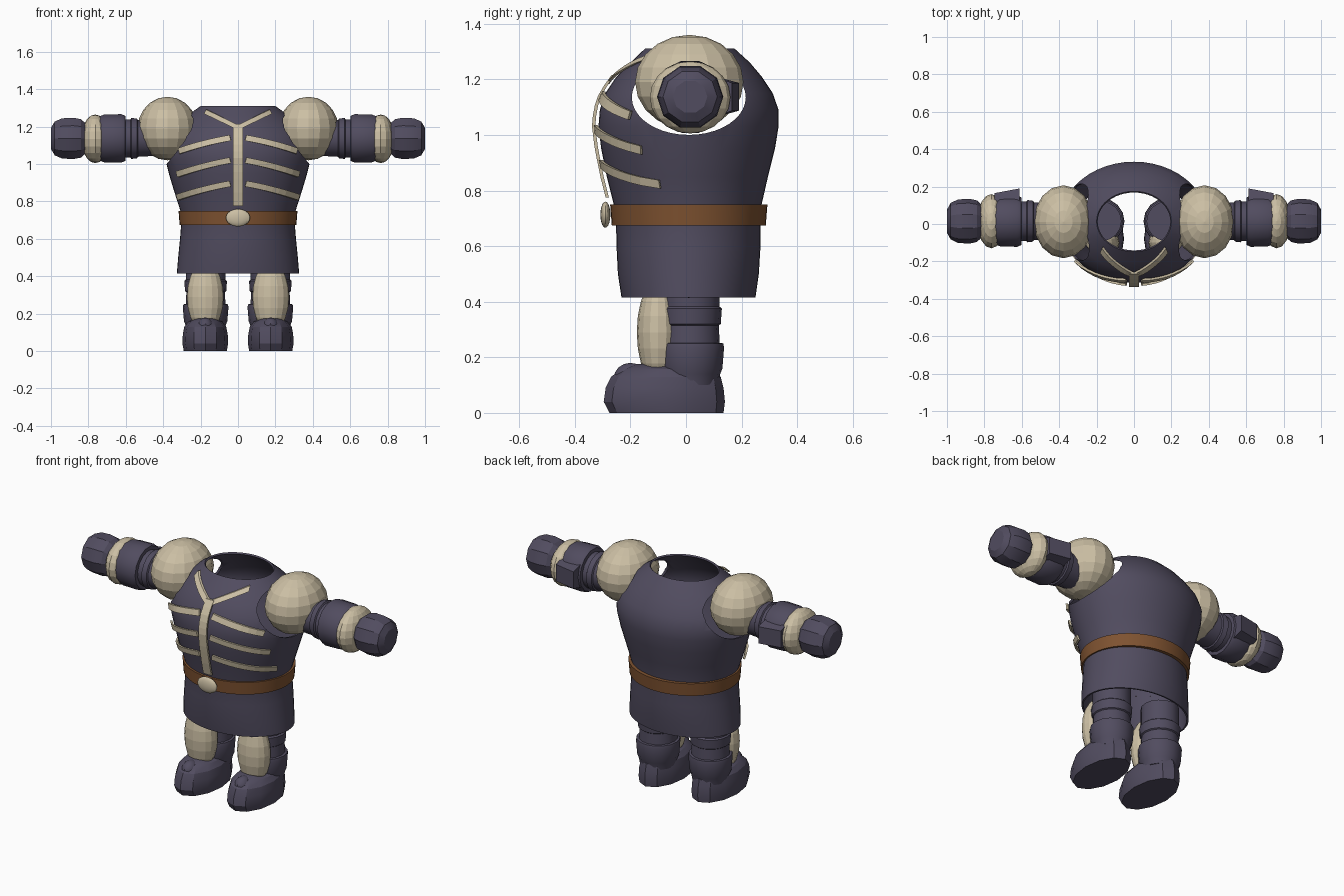
import bpy, bmesh, math
from mathutils import Vector

if "Cube" in bpy.data.objects:
    bpy.data.objects.remove(bpy.data.objects["Cube"])


def material(name, rgb):
    m = bpy.data.materials.new(name)
    m.use_nodes = True
    m.diffuse_color = (*rgb, 1)
    m.node_tree.nodes["Principled BSDF"].inputs["Base Color"].default_value = (*rgb, 1)
    return m


CLOTH = material("dark cloth", (0.082, 0.072, 0.115))
BONE = material("bone", (0.60, 0.52, 0.37))
LEATHER = material("brown leather", (0.21, 0.085, 0.03))


def finish(name, bm, mat, smooth=None):
    bmesh.ops.recalc_face_normals(bm, faces=bm.faces)
    mesh = bpy.data.meshes.new(name)
    bm.to_mesh(mesh)
    bm.free()
    mesh.materials.append(mat)
    ob = bpy.data.objects.new(name, mesh)
    bpy.context.collection.objects.link(ob)
    bpy.ops.object.select_all(action='DESELECT')
    ob.select_set(True)
    bpy.context.view_layer.objects.active = ob
    if smooth:
        bpy.ops.object.shade_smooth_by_angle(angle=math.radians(smooth))
    return ob


def loft(name, mat, rings, n=16, axis='z', caps=True, smooth=None, turn=0.0):
    """Ellipses (height, centre a, centre b, radius a, radius b) joined along an axis."""
    bm = bmesh.new()
    loops = []
    for h, ca, cb, ra, rb in rings:
        loop = []
        for i in range(n):
            t = 2 * math.pi * (i + turn) / n - math.pi / 2
            a, b = ca + ra * math.cos(t), cb + rb * math.sin(t)
            loop.append(bm.verts.new((a, b, h) if axis == 'z' else (h, a, b)))
        loops.append(loop)
    for p, q in zip(loops, loops[1:]):
        for i in range(n):
            j = (i + 1) % n
            bm.faces.new((p[i], p[j], q[j], q[i]))
    if caps:
        bm.faces.new(loops[0])
        bm.faces.new(loops[-1])
    return finish(name, bm, mat, smooth)


def ellipsoid(name, mat, centre, radii, u=16, v=10, smooth=None):
    bm = bmesh.new()
    bmesh.ops.create_uvsphere(bm, u_segments=u, v_segments=v, radius=1)
    for vert in bm.verts:
        vert.co = Vector(centre) + Vector([c * r for c, r in zip(vert.co, radii)])
    return finish(name, bm, mat, smooth)


# Tunic profile: height, half width, front, back
TUNIC = [(.415, .327, -.232, .25), (.5, .32, -.245, .262), (.6, .31, -.25, .268),
         (.7, .302, -.252, .268), (.75, .308, -.26, .272), (.85, .34, -.285, .295),
         (.95, .37, -.305, .32), (1.03, .39, -.315, .333), (1.09, .395, -.31, .333),
         (1.15, .375, -.29, .312), (1.21, .325, -.25, .272), (1.26, .27, -.2, .23),
         (1.31, .2, -.148, .175)]


def on_chest(x, z, lift):
    """Point on the front of the tunic, raised along its normal."""
    for lo, hi in zip(TUNIC, TUNIC[1:]):
        if z <= hi[0]:
            break
    f = (z - lo[0]) / (hi[0] - lo[0])
    rx, yf, yb = [p + (q - p) * f for p, q in zip(lo[1:], hi[1:])]
    cy, ry = (yf + yb) / 2, (yb - yf) / 2
    dy = -ry * math.sqrt(max(0.02, 1 - (x / rx) ** 2))
    normal = Vector((x / rx ** 2, dy / ry ** 2, 0)).normalized()
    return Vector((x, cy + dy, z)) + normal * lift


def strip(name, start, end, width, lift, sag=0.0, steps=8):
    """Flat bone band laid over the chest."""
    a, b = Vector(start), Vector(end)
    side = Vector((a.y - b.y, b.x - a.x)).normalized() * width / 2
    bm = bmesh.new()
    loops = []
    for i in range(steps + 1):
        t = i / steps
        p = a.lerp(b, t) + Vector((0, sag * 4 * t * (1 - t)))
        pts = [(p + side, lift), (p - side, lift), (p - side, lift + .012), (p + side, lift + .012)]
        loops.append([bm.verts.new(on_chest(q.x, q.y, l)) for q, l in pts])
    for p, q in zip(loops, loops[1:]):
        for i in range(4):
            j = (i + 1) % 4
            bm.faces.new((p[i], p[j], q[j], q[i]))
    bm.faces.new(loops[0])
    bm.faces.new(loops[-1])
    return finish(name, bm, BONE)


# Hollow tunic with cut armholes
armhole = loft("armhole_cutter", CLOTH, [(s, .01, 1.135, .205, .135) for s in (-.6, .6)],
               n=40, axis='x')
armhole.hide_render = True
tunic = loft("tunic", CLOTH, [(z, 0, (f + b) / 2, r, (b - f) / 2) for z, r, f, b in TUNIC],
             n=48, caps=False)
shell = tunic.modifiers.new("thickness", 'SOLIDIFY')
shell.thickness = .01
shell.offset = -1
cut = tunic.modifiers.new("armholes", 'BOOLEAN')
cut.operation = 'DIFFERENCE'
cut.solver = 'EXACT'
cut.object = armhole
for mod in ("thickness", "armholes"):
    bpy.ops.object.modifier_apply(modifier=mod)
bpy.data.objects.remove(armhole)
bpy.ops.object.shade_smooth_by_angle(angle=math.radians(35))

# Belt and buckle
loft("belt", LEATHER, [(.675, 0, .01, .295, .25), (.675, 0, .01, .312, .277),
                       (.75, 0, .01, .318, .283), (.75, 0, .01, .3, .26)],
     n=48, caps=False, smooth=35)
ellipsoid("buckle", BONE, (0, -.29, .713), (.065, .018, .047), smooth=30)

# Rib cage bands
strip("breastbone", (0, .775), (0, 1.215), .05, .012, steps=12)
for s, label in ((1, "left"), (-1, "right")):
    strip(label + "_collarbone", (0, 1.195), (s * .165, 1.28), .025, .008)
    for k, (x, za, zb) in enumerate([(.305, 1.14, 1.07), (.315, 1.02, .945), (.312, .895, .822)]):
        strip(f"{label}_rib_{k + 1}", (s * .04, za), (s * x, zb), .032, .006, sag=.006)

    # Shoulder and arm
    ellipsoid(label + "_shoulder", BONE, (s * .377, .012, 1.19), (.16, .195, .17))

    def arm_part(name, profile, n):
        loft(f"{label}_{name}", CLOTH, [(s * x, .015, 1.137, r * 1.03, r) for x, r in profile],
             n=n, axis='x', smooth=25, turn=.5)

    arm_part("sleeve", [(.44, .095), (.535, .1), (.54, .108), (.57, .112), (.575, .104), (.62, .104)], 16)
    arm_part("cuff", [(.6, .1), (.603, .124), (.625, .133), (.715, .131), (.75, .118)], 14)
    ellipsoid(label + "_wrist", BONE, (s * .763, .015, 1.135), (.075, .145, .13))
    arm_part("fist", [(.815, .085), (.84, .108), (.88, .116), (.94, .113), (.98, .095), (1, .06)], 10)

    # Raised plate behind the cuff
    bm = bmesh.new()
    bmesh.ops.create_cube(bm, size=1)
    for v in bm.verts:
        outer = v.co.y > 0
        far = v.co.x > 0
        v.co = (s * (.745 if far else .612), (.165 if far else .19) if outer else .1,
                1.137 + v.co.z * (.1 if outer else .15))
    finish(label + "_cuff_plate", bm, CLOTH)

    # Leg, boot top and shin guard
    leg = [(.1, .1), (.14, .108), (.16, .116), (.235, .122), (.25, .119), (.252, .106),
           (.315, .103), (.32, .11), (.375, .114), (.382, .106), (.5, .106)]
    loft(label + "_leg", CLOTH, [(z, s * .173, .015, r, r) for z, r in leg], n=16, smooth=25)
    ellipsoid(label + "_shin_guard", BONE, (s * .175, -.1, .29), (.098, .077, .19))

    # Foot with a pointed toe
    foot = [(0, -.07, .115, .205), (.04, -.078, .122, .218), (.09, -.077, .12, .212),
            (.13, -.072, .112, .197), (.158, -.072, .09, .16), (.175, -.08, .05, .11)]
    loft(label + "_foot", CLOTH, [(z, s * .175, y, rx, ry) for z, y, rx, ry in foot],
         n=12, smooth=25)
    ellipsoid(label + "_toe_ridge", CLOTH, (s * .175, -.2, .125), (.045, .06, .055), u=12, v=8, smooth=30)
